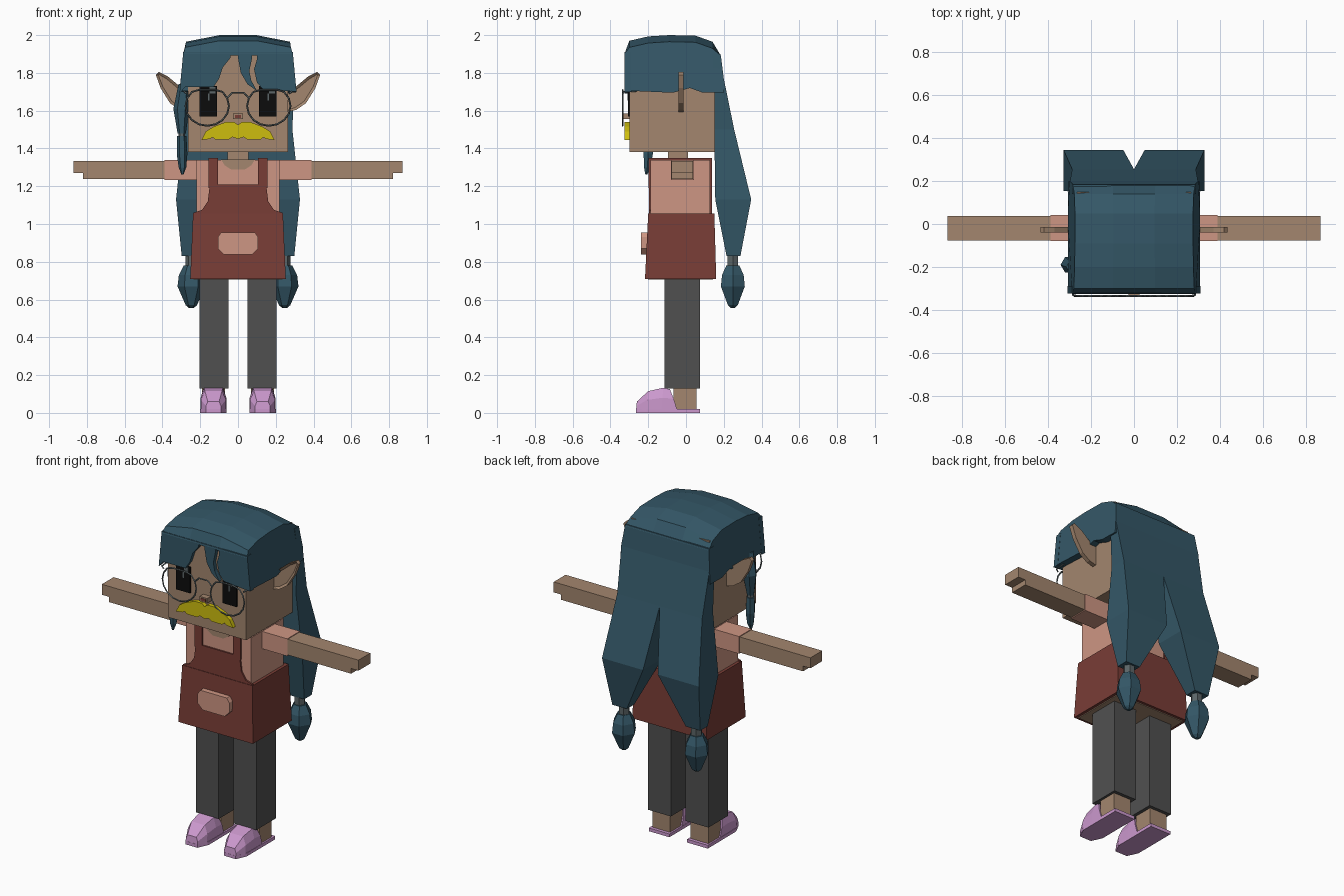
import bpy, bmesh, math

cube = bpy.data.objects.get("Cube")
if cube:
    bpy.data.objects.remove(cube, do_unlink=True)


def material(name, *rgb):
    linear = [((c / 255 + .055) / 1.055) ** 2.4 for c in rgb] + [1]
    mat = bpy.data.materials.new(name)
    mat.use_nodes = True
    mat.diffuse_color = linear
    shader = mat.node_tree.nodes["Principled BSDF"]
    shader.inputs["Base Color"].default_value = linear
    shader.inputs["Roughness"].default_value = .8
    return mat


HAIR = material("teal hair", 52, 87, 103)
SKIN = material("tan skin", 163, 134, 110)
PINK = material("salmon shirt", 206, 150, 131)
RED = material("brick apron", 121, 61, 54)
GREY = material("grey trousers", 80, 80, 80)
LILAC = material("lilac slippers", 204, 153, 206)
YELLOW = material("yellow moustache", 206, 190, 15)
BLACK = material("black eyes", 12, 12, 12)
METAL = material("slate metal", 92, 102, 104)


def finish(obj, mat, mirror):
    bpy.context.collection.objects.link(obj)
    obj.data.materials.append(mat)
    if mirror:
        obj.modifiers.new("Mirror", 'MIRROR')
    return obj


def loft(name, rings, mat, mirror=False):
    """Skin matching closed rings of points and cap both ends."""
    bm = bmesh.new()
    loops = [[bm.verts.new(p) for p in ring] for ring in rings]
    n = len(loops[0])
    for a, b in zip(loops, loops[1:]):
        for i in range(n):
            j = (i + 1) % n
            bm.faces.new((a[i], a[j], b[j], b[i]))
    bm.faces.new(loops[0])
    bm.faces.new(loops[-1])
    bmesh.ops.recalc_face_normals(bm, faces=bm.faces)
    mesh = bpy.data.meshes.new(name)
    bm.to_mesh(mesh)
    bm.free()
    return finish(bpy.data.objects.new(name, mesh), mat, mirror)


def rect(x0, x1, y0, y1, z):
    return [(x0, y0, z), (x1, y0, z), (x1, y1, z), (x0, y1, z)]


def box(name, x, y, z, mat, mirror=False):
    return loft(name, [rect(*x, *y, h) for h in z], mat, mirror)


def plate(name, outline, y0, y1, mat, mirror=False):
    """Front-facing outline in x and z, given depth in y."""
    return loft(name, [[(x, y, z) for x, z in outline] for y in (y0, y1)], mat, mirror)


def spindle(name, rows, sides, mat, mirror=False):
    """Rows of centre x, centre y, height and radius."""
    turn = [math.tau * i / sides for i in range(sides)]
    return loft(name, [[(x + r * math.cos(t), y + r * math.sin(t), z) for t in turn]
                       for x, y, z, r in rows], mat, mirror)


def wire(name, points, closed, mirror=True):
    curve = bpy.data.curves.new(name, 'CURVE')
    curve.dimensions = '3D'
    curve.bevel_depth = .005
    curve.bevel_resolution = 0
    curve.use_fill_caps = True
    spline = curve.splines.new('POLY')
    spline.points.add(len(points) - 1)
    for target, p in zip(spline.points, points):
        target.co = (*p, 1)
    spline.use_cyclic_u = closed
    return finish(bpy.data.objects.new(name, curve), METAL, mirror)


# Legs, ankles and slippers
box("trouser_legs", (.05, .205), (-.115, .075), (.13, .75), GREY, True)
box("ankles", (.07, .19), (-.065, .055), (.015, .135), SKIN, True)
sole = [(.06, .075), (.2, .075), (.2, -.2), (.17, -.265), (.09, -.265), (.06, -.2)]
loft("slipper_soles", [[(x, y, z) for x, y in sole] for z in (0, .02)], LILAC, True)
upper = []
for y_low, y_top, low, top, height in [(-.265, -.26, .04, .03, .06), (-.21, -.2, .066, .045, .115),
                                       (-.13, -.12, .068, .05, .133), (-.045, -.085, .068, .055, .125)]:
    upper.append([(.13 - low, y_low, .01), (.13 + low, y_low, .01),
                  (.13 + low, (y_low + y_top) / 2, height * .6), (.13 + top, y_top, height),
                  (.13 - top, y_top, height), (.13 - low, (y_low + y_top) / 2, height * .6)])
loft("slipper_uppers", upper, LILAC, True)

# Body and clothes
box("shirt", (-.22, .22), (-.187, .128), (.9, 1.34), PINK)
loft("apron_skirt", [rect(-.253, .253, -.217, .16, .71), rect(-.238, .238, -.2, .15, 1.055)], RED)
box("skirt_lining", (-.235, .235), (-.2, .143), (.705, .72), SKIN)
bib = [(.238, 1.04), (.235, 1.06), (.19, 1.075), (.16, 1.12), (.15, 1.2), (.105, 1.21)]
plate("apron_bib", bib + [(-x, z) for x, z in reversed(bib)], -.197, -.187, RED)
box("apron_straps", (.105, .155), (-.199, -.185), (1.19, 1.35), RED, True)
box("shoulder_straps", (.105, .155), (-.19, .138), (1.335, 1.35), RED, True)
box("back_straps", (.105, .155), (.125, .138), (1.04, 1.35), RED, True)
pocket = [(.09, .955), (.107, .93), (.107, .87), (.075, .838)]
plate("apron_pocket", pocket + [(-x, z) for x, z in reversed(pocket)], -.237, -.2, PINK)
neckline = [(.09, 1.342), (.07, 1.31), (.035, 1.288)]
plate("neckline", neckline + [(-x, z) for x, z in reversed(neckline)], -.193, -.185, SKIN)
box("neck", (-.055, .055), (-.095, .01), (1.3, 1.4), SKIN)

# Arms
box("sleeves", (.2, .39), (-.08, .043), (1.232, 1.338), PINK, True)
plate("arms", [(.38, 1.238), (.82, 1.238), (.82, 1.27), (.87, 1.27), (.87, 1.334), (.38, 1.334)],
      -.076, .038, SKIN, True)

# Head and ears
box("head", (-.265, .265), (-.3, .15), (1.38, 1.93), SKIN)
ear = plate("ears", [(.25, 1.7), (.31, 1.73), (.37, 1.78), (.42, 1.805), (.435, 1.79), (.41, 1.72),
                     (.36, 1.64), (.31, 1.605), (.25, 1.59)], -.04, -.014, SKIN, True)
bm = bmesh.new()
bm.from_mesh(ear.data)
front = [f for f in bm.faces if f.normal.y < -.9]
bmesh.ops.inset_region(bm, faces=front, thickness=.014, depth=-.01)
bm.to_mesh(ear.data)
bm.free()

# Face
box("eyes", (.11, .205), (-.308, -.299), (1.57, 1.73), BLACK, True)
for side, x in (("right", -.15), ("left", .165)):
    box(side + "_eye_glint", (x, x + .03), (-.311, -.307), (1.69, 1.725), METAL)
    box(side + "_eye_spark", (x - .01, x), (-.311, -.307), (1.655, 1.69), METAL)
box("nose", (-.026, .026), (-.335, -.295), (1.555, 1.585), SKIN)
box("nose_shadow", (-.017, .017), (-.337, -.334), (1.562, 1.578), RED)
plate("moustache", [(0, 1.525), (.02, 1.54), (.065, 1.54), (.13, 1.515), (.17, 1.49), (.193, 1.445),
                    (.15, 1.45), (.135, 1.46), (.12, 1.447), (.05, 1.447), (.03, 1.46), (0, 1.45)],
      -.325, -.295, YELLOW, True)

# Spectacles
turns = [math.tau * i / 16 for i in range(16)]
wire("lens_rims", [(.163 + .115 * math.cos(t), -.335, min(1.71, 1.625 + .105 * math.sin(t)))
                   for t in turns], True)
wire("bridge", [(.055, -.335, 1.67), (.03, -.335, 1.695), (-.03, -.335, 1.695),
                (-.055, -.335, 1.67)], False, False)
wire("temples", [(.27, -.335, 1.69), (.285, -.33, 1.7), (.285, -.26, 1.705)], False)

# Hair cap: side outline with half width, arched across the head
outline = [(-.295, 1.705, .308), (-.295, 1.9, .29), (-.326, 1.9, .29), (-.3, 1.935, .28),
           (-.2, 1.958, .277), (-.09, 1.965, .275), (.05, 1.962, .275), (.14, 1.93, .278),
           (.185, 1.89, .285), (.2, 1.77, .3), (.2, 1.695, .305), (.09, 1.695, .308),
           (.02, 1.72, .308), (-.07, 1.695, .308)]
loft("hair_cap", [[(w * s, y, z + (lift if z > 1.92 else 0)) for y, z, w in outline]
                  for s, lift in ((-1, 0), (-.35, .035), (.35, .035), (1, 0))], HAIR)

# Fringe pieces on either side of the partings
plate("right_fringe", [(-.31, 1.69), (-.28, 1.725), (-.13, 1.725), (-.1, 1.77), (-.08, 1.83),
                       (-.04, 1.88), (-.04, 1.91), (-.29, 1.91)], -.325, -.29, HAIR)
plate("middle_fringe", [(0, 1.91), (0, 1.88), (.015, 1.8), (.05, 1.74), (.1, 1.705),
                        (.07, 1.76), (.06, 1.81), (.075, 1.88), (.07, 1.91)], -.325, -.29, HAIR)
plate("left_fringe", [(.1, 1.91), (.1, 1.87), (.085, 1.82), (.1, 1.75), (.13, 1.715),
                      (.31, 1.7), (.29, 1.91)], -.325, -.29, HAIR)
box("fringe_root", (-.04, .1), (-.325, -.29), (1.893, 1.91), HAIR)

# Long back hair in two bunches with tied tails
rows = [(1.9, 0, .285, .14, .183), (1.77, 0, .298, .15, .2), (1.5, 0, .288, .15, .255),
        (1.13, .05, .328, .155, .345), (.83, .2, .298, .215, .288)]
loft("back_hair", [rect(x0, x1, y0, y1, z) for z, x0, x1, y0, y1 in rows], HAIR, True)
spindle("tail_ties", [(.245, .248, z, .033) for z in (.77, .835)], 6, METAL, True)
spindle("hair_tails", [(.247, .248, z, r) for z, r in
                       ((.78, .04), (.73, .066), (.67, .073), (.57, .03), (.555, .012))],
        6, HAIR, True)

# Single side lock with a tied tip
spindle("side_lock", [(-.285, -.2, 1.74, .03), (-.3, -.19, 1.61, .042), (-.298, -.2, 1.48, .022)],
        6, HAIR)
spindle("side_lock_tie", [(-.298, -.2, z, .018) for z in (1.455, 1.485)], 6, METAL)
spindle("side_lock_tip", [(-.298, -.2, 1.465, .025), (-.296, -.2, 1.37, .028),
                          (-.294, -.205, 1.3, .02), (-.294, -.21, 1.262, .006)], 6, HAIR)
